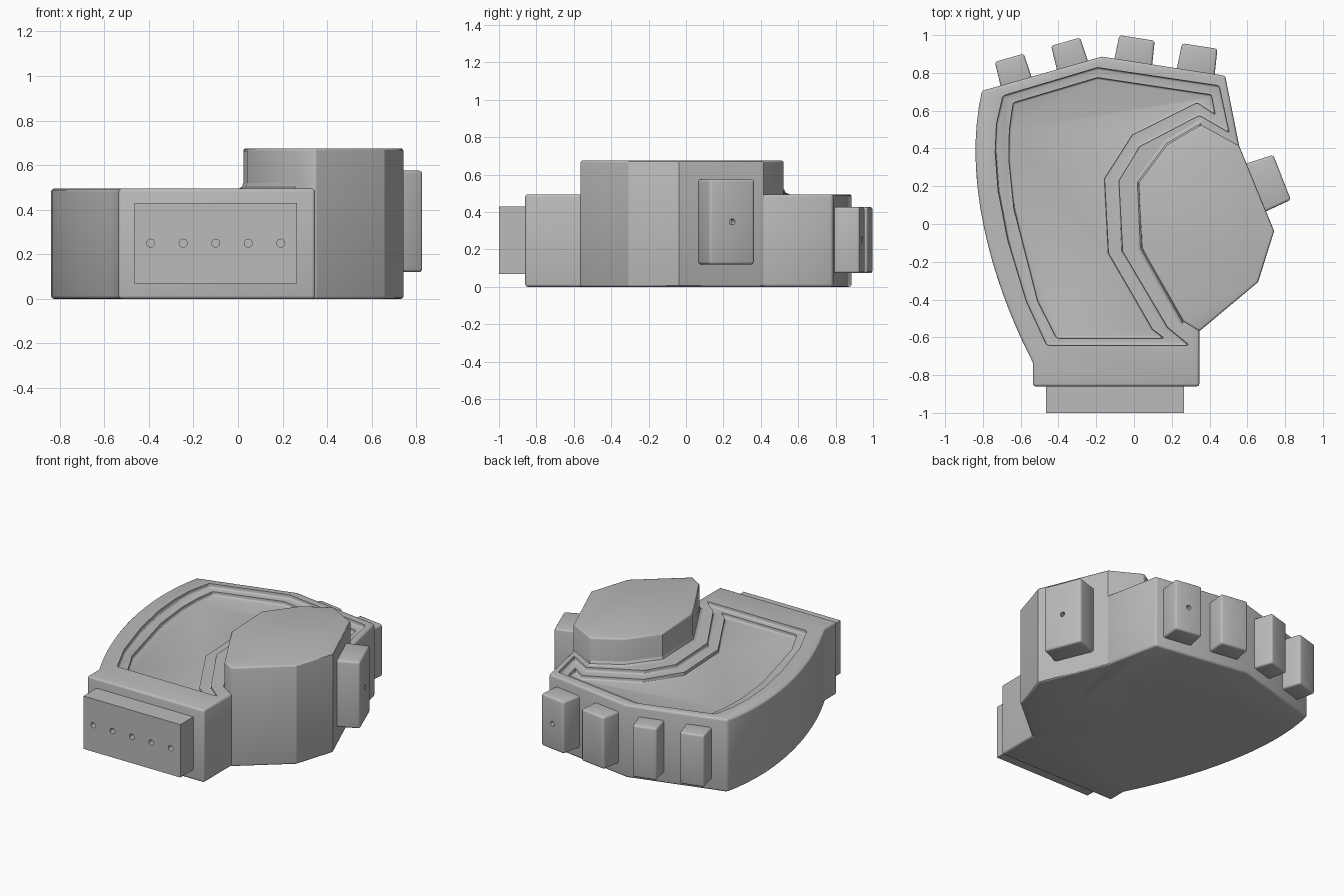
import bpy, bmesh, math
from mathutils import Matrix, Vector
from mathutils.geometry import interpolate_bezier

cube = bpy.data.objects.get("Cube")
if cube:
    bpy.data.objects.remove(cube)

grey = bpy.data.materials.new("plain grey")
grey.use_nodes = True
grey.diffuse_color = (0.5, 0.5, 0.5, 1)
grey.node_tree.nodes["Principled BSDF"].inputs["Base Color"].default_value = (0.5, 0.5, 0.5, 1)


def link(name, bm):
    bmesh.ops.recalc_face_normals(bm, faces=bm.faces)
    mesh = bpy.data.meshes.new(name)
    bm.to_mesh(mesh)
    bm.free()
    mesh.materials.append(grey)
    obj = bpy.data.objects.new(name, mesh)
    bpy.context.collection.objects.link(obj)
    return obj


def prism(name, outline, z0, z1, bevel=0.0):
    """Extrude a plan outline between two heights, with rounded edges."""
    bm = bmesh.new()
    face = bm.faces.new([bm.verts.new((x, y, z0)) for x, y in outline])
    top = bmesh.ops.extrude_face_region(bm, geom=[face])["geom"]
    bmesh.ops.translate(bm, vec=(0, 0, z1 - z0),
                        verts=[v for v in top if isinstance(v, bmesh.types.BMVert)])
    obj = link(name, bm)
    if bevel:
        mod = obj.modifiers.new("rounded edges", "BEVEL")
        mod.width, mod.segments = bevel, 3
        mod.limit_method, mod.angle_limit = "ANGLE", math.radians(40)
    return obj


def hole_cutter(point, direction, radius=0.018, depth=0.1):
    bm = bmesh.new()
    bmesh.ops.create_cone(bm, cap_ends=True, segments=16, radius1=radius,
                          radius2=radius, depth=depth)
    turn = Vector(direction).to_track_quat("Z", "Y").to_matrix().to_4x4()
    bm.transform(Matrix.Translation(point) @ turn)
    return link("hole_cutter", bm)


def finish(obj, cutters=()):
    """Cut, bake the modifiers and shade."""
    for cutter in cutters:
        cutter.hide_render = True
        mod = obj.modifiers.new("cut", "BOOLEAN")
        mod.operation, mod.object, mod.solver = "DIFFERENCE", cutter, "EXACT"
    bpy.context.view_layer.update()
    graph = bpy.context.evaluated_depsgraph_get()
    baked = bpy.data.meshes.new_from_object(obj.evaluated_get(graph))
    obj.modifiers.clear()
    obj.data = baked
    for cutter in cutters:
        bpy.data.objects.remove(cutter)
    bpy.ops.object.select_all(action="DESELECT")
    obj.select_set(True)
    bpy.context.view_layer.objects.active = obj
    bpy.ops.object.shade_smooth_by_angle(angle=math.radians(30))


# Palm slab: curved outer side, angled knuckle edge, straight wrist
curve = interpolate_bezier(Vector((-0.805, 0.705)), Vector((-0.91, 0.25)),
                           Vector((-0.76, -0.3)), Vector((-0.536, -0.732)), 17)
palm_outline = [(p.x, p.y) for p in curve] + [
    (-0.536, -0.86), (0.346, -0.86), (0.346, -0.56), (0.45, 0),
    (0.557, 0.414), (0.483, 0.785), (-0.17, 0.886)]
palm = prism("palm", palm_outline, 0, 0.495, 0.015)

# Two-step recess in the top of the palm
outer_step = [(-0.694, 0.679), (-0.728, 0.53), (-0.735, 0.38), (-0.72, 0.18),
              (-0.67, -0.08), (-0.57, -0.41), (-0.462, -0.642), (0.293, -0.642),
              (0.177, -0.546), (-0.06, -0.145), (-0.08, 0.228), (0.03, 0.41),
              (0.346, 0.575), (0.504, 0.483), (0.451, 0.732), (-0.193, 0.828)]
inner_step = [(-0.64, 0.642), (-0.66, 0.5), (-0.663, 0.34), (-0.636, 0.08),
              (-0.51, -0.41), (-0.41, -0.605), (0.161, -0.605),
              (0.098, -0.557), (-0.135, -0.154), (-0.156, 0.239), (-0.008, 0.472),
              (0.335, 0.642), (0.43, 0.578), (0.41, 0.684), (-0.193, 0.775)]
finish(palm, [prism("outer_recess", outer_step, 0.468, 0.6, 0.012),
              prism("inner_recess", inner_step, 0.442, 0.6, 0.012)])

# Raised thumb base
base_outline = [(0.346, -0.568), (0.26, -0.515), (0.04, -0.127), (0.024, 0.217),
                (0.177, 0.42), (0.356, 0.525), (0.557, 0.414), (0.742, -0.037),
                (0.657, -0.308)]
finish(prism("thumb_base", base_outline, 0, 0.675, 0.012))

# Fillet where the thumb base meets the palm top
bm = bmesh.new()
rows = []
for grow, z in ((1.0, 0.52), (1.018, 0.503), (1.06, 0.494)):
    rows.append([bm.verts.new((0.38 + (x - 0.38) * grow, y * grow, z))
                 for x, y in base_outline[1:6]])
for a, b in zip(rows, rows[1:]):
    for i in range(len(a) - 1):
        bm.faces.new((a[i], a[i + 1], b[i + 1], b[i]))
finish(link("thumb_base_fillet", bm))

# Wrist plate with a row of five holes
wrist = prism("wrist_plate", [(-0.465, -1), (0.265, -1), (0.265, -0.84), (-0.465, -0.84)],
              0.07, 0.43)
finish(wrist, [hole_cutter((-0.1 + 0.146 * i, -1, 0.25), (0, -1, 0)) for i in range(-2, 3)])


def mount(name, centre, angle, width, depth, z0, z1):
    """Rounded block facing outward at an angle, with a pin hole."""
    out = Vector((math.cos(angle), math.sin(angle)))
    side = Vector((-out.y, out.x)) * width / 2
    tip = Vector(centre)
    root = tip - out * depth
    corners = [tip - side, tip + side, root + side * 1.08, root - side * 1.08]
    block = prism(name, [tuple(c) for c in corners], z0, z1, 0.014)
    finish(block, [hole_cutter((tip.x, tip.y, (z0 + z1) / 2), (out.x, out.y, 0), 0.016)])


# Finger mounts along the knuckle edge, and the thumb mount
fingers = [("little", -0.66, 0.88, 105.9, 0.16), ("ring", -0.362, 0.965, 105.9, 0.16),
           ("middle", 0.016, 0.985, 81.2, 0.19), ("index", 0.348, 0.942, 81.2, 0.19)]
for name, x, y, angle, width in fingers:
    mount(name + "_finger_mount", (x, y), math.radians(angle), width, 0.16, 0.073, 0.427)
mount("thumb_mount", (0.784, 0.247), math.radians(21.3), 0.256, 0.17, 0.12, 0.575)
